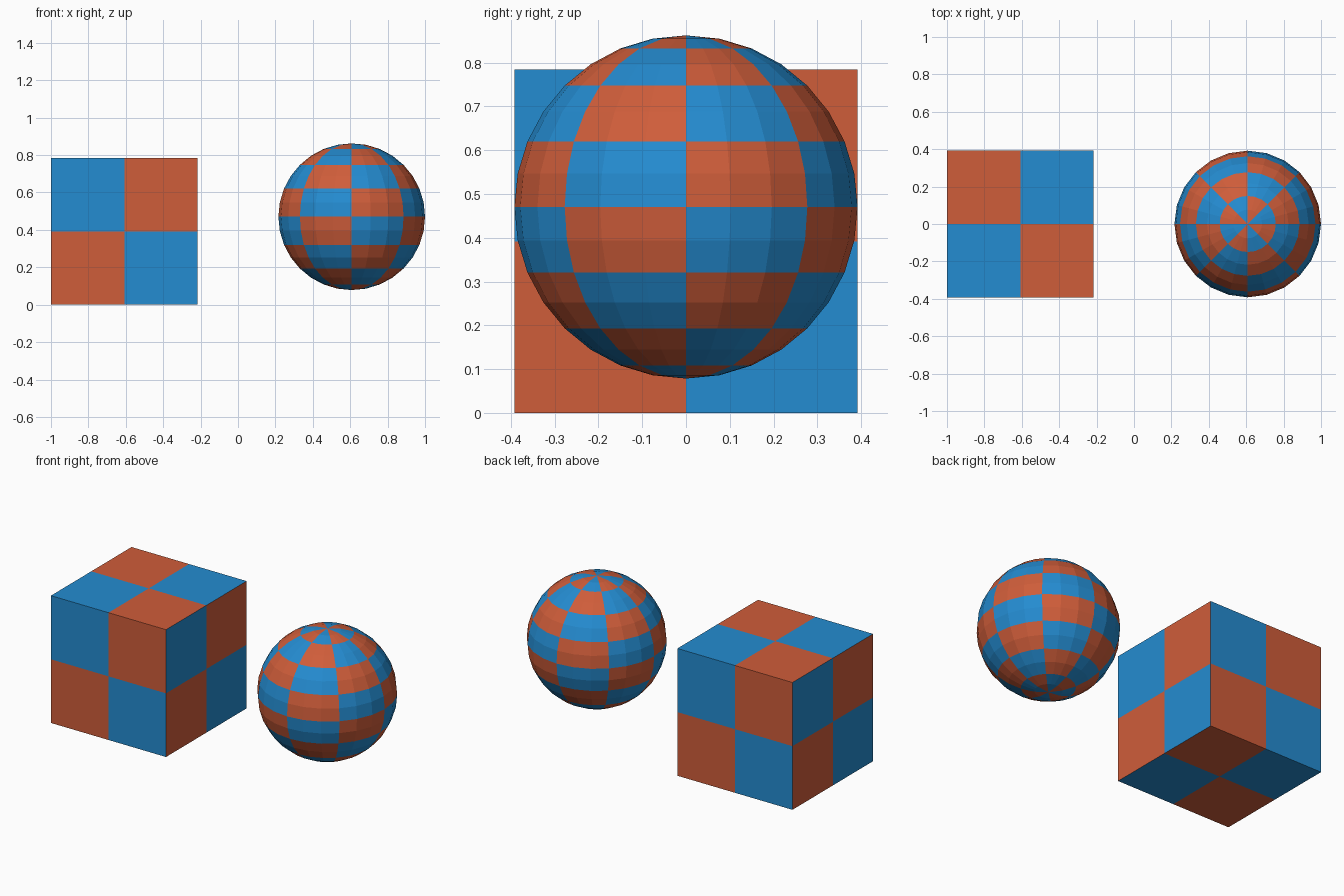
import bpy, bmesh, math
from mathutils import Vector, Matrix

if "Cube" in bpy.data.objects:
    bpy.data.objects.remove(bpy.data.objects["Cube"])

SIZE = 0.784
R = SIZE / 2
OFFSET = 1 - R


def material(name, srgb):
    m = bpy.data.materials.new(name)
    lin = [((c / 255 + 0.055) / 1.055) ** 2.4 for c in srgb]
    m.diffuse_color = (*lin, 1)
    m.use_nodes = True
    m.node_tree.nodes["Principled BSDF"].inputs["Base Color"].default_value = m.diffuse_color
    return m


blue = material("blue", (36, 140, 209))
orange = material("orange", (207, 93, 58))


def finish(name, bm, location, is_orange):
    for f in bm.faces:
        f.material_index = int(is_orange(f))
    me = bpy.data.meshes.new(name)
    bm.to_mesh(me)
    bm.free()
    me.materials.append(blue)
    me.materials.append(orange)
    ob = bpy.data.objects.new(name, me)
    ob.location = location
    bpy.context.collection.objects.link(ob)


# Checkered cube: every side is split into two by two squares
def cube_rule(f):
    n, c = f.normal, f.calc_center_median()
    if abs(n.z) > 0.5:
        return c.x * c.y * n.z < 0
    across = Vector((0, 0, 1)).cross(n).dot(c)
    return across * c.z > 0


bm = bmesh.new()
bmesh.ops.create_cube(bm, size=SIZE)
bmesh.ops.subdivide_edges(bm, edges=bm.edges[:], cuts=1, use_grid_fill=True)
bm.normal_update()
finish("checkered_cube", bm, (-OFFSET, 0, R), cube_rule)


# Checkered ball: eight sectors by eight latitude bands
def ball_rule(f):
    c = f.calc_center_median()
    sector = math.floor(math.atan2(c.y, c.x) / (math.pi / 4))
    band = math.floor(math.asin(c.z / c.length) / (math.pi / 8))
    return (sector + band) % 2 == 0


bm = bmesh.new()
bmesh.ops.create_uvsphere(bm, u_segments=24, v_segments=16, radius=R)
finish("checkered_ball", bm, (OFFSET, 0, R * 1.2), ball_rule)
